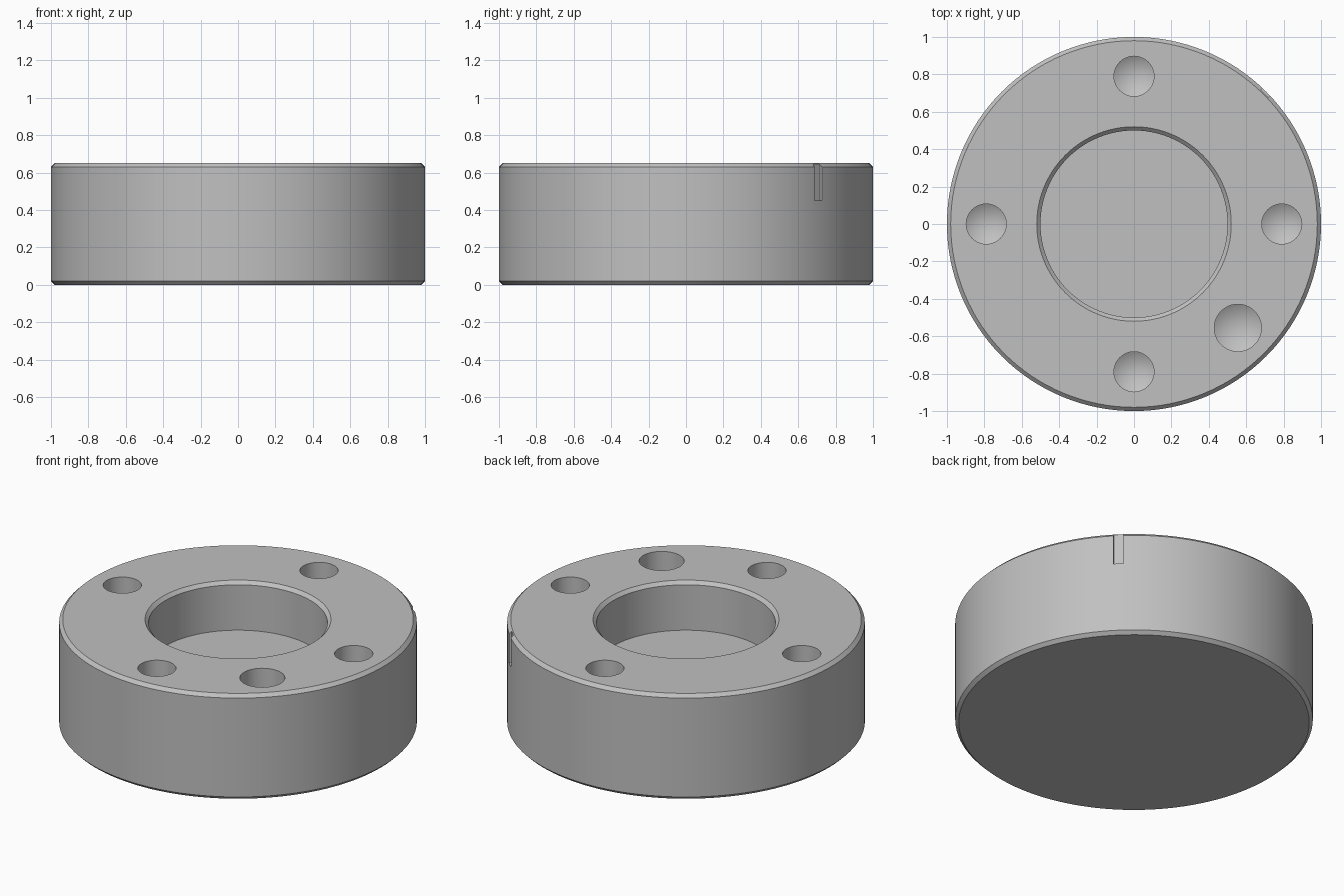
import bpy, bmesh, math
from mathutils import Matrix

cube = bpy.data.objects.get("Cube")
if cube:
    bpy.data.objects.remove(cube, do_unlink=True)

HEIGHT = 0.65
CHAMFER = 0.02

steel = bpy.data.materials.new("grey_steel")
steel.use_nodes = True
colour = (0.53, 0.53, 0.53, 1)
steel.diffuse_color = colour
steel.node_tree.nodes["Principled BSDF"].inputs["Base Color"].default_value = colour


def add_object(name, bm):
    bmesh.ops.recalc_face_normals(bm, faces=bm.faces)
    mesh = bpy.data.meshes.new(name)
    bm.to_mesh(mesh)
    bm.free()
    mesh.materials.append(steel)
    obj = bpy.data.objects.new(name, mesh)
    bpy.context.collection.objects.link(obj)
    return obj


def lathe(name, profile, segments, x=0, y=0):
    """Closed solid turned from (radius, z) points; radius 0 makes a tip."""
    bm = bmesh.new()
    rings = []
    for r, z in profile:
        if r == 0:
            rings.append([bm.verts.new((x, y, z))])
            continue
        angles = [math.tau * i / segments for i in range(segments)]
        rings.append([bm.verts.new((x + r * math.cos(a), y + r * math.sin(a), z))
                      for a in angles])
    for low, high in zip(rings, rings[1:]):
        for i in range(segments):
            j = (i + 1) % segments
            if len(low) == 1:
                bm.faces.new((low[0], high[j], high[i]))
            else:
                bm.faces.new((low[i], low[j], high[j], high[i]))
    for ring in (rings[0], rings[-1]):
        if len(ring) > 1:
            bm.faces.new(ring)
    return add_object(name, bm)


def cut(target, cutter):
    mod = target.modifiers.new("cut", 'BOOLEAN')
    mod.operation = 'DIFFERENCE'
    mod.solver = 'EXACT'
    mod.object = cutter
    cutter.hide_render = True
    bpy.context.view_layer.objects.active = target
    bpy.ops.object.modifier_apply(modifier=mod.name)
    bpy.data.objects.remove(cutter, do_unlink=True)


# Chamfered disc body
body = lathe("ring_body", [(1 - CHAMFER, 0), (1, CHAMFER),
                           (1, HEIGHT - CHAMFER), (1 - CHAMFER, HEIGHT)], 128)

# Blind central bore with a chamfered mouth
cut(body, lathe("bore_cutter", [(0.5, 0.35), (0.5, HEIGHT - CHAMFER),
                                (0.52, HEIGHT), (0.52, 0.8)], 96))

# Drilled holes with conical ends: four bolt holes and one larger pin hole
holes = [(0.79, math.radians(a), 0.107) for a in (0, 90, 180, 270)]
holes.append((0.785, math.radians(-45), 0.126))
for distance, angle, r in holes:
    end = HEIGHT - 0.32
    cut(body, lathe("hole_cutter", [(0, end - 0.6 * r), (r, end), (r, 0.8)], 48,
                    distance * math.cos(angle), distance * math.sin(angle)))

# Shallow index slot on the rim
bm = bmesh.new()
bmesh.ops.create_cube(bm, size=1, matrix=Matrix.Rotation(math.radians(45), 4, 'Z')
                      @ Matrix.Translation((1.085, 0, 0.65))
                      @ Matrix.Diagonal((0.2, 0.055, 0.4, 1)))
cut(body, add_object("slot_cutter", bm))

# Smooth walls, crisp edges
bpy.ops.object.select_all(action='DESELECT')
body.select_set(True)
bpy.context.view_layer.objects.active = body
bpy.ops.object.shade_smooth_by_angle(angle=math.radians(20))
